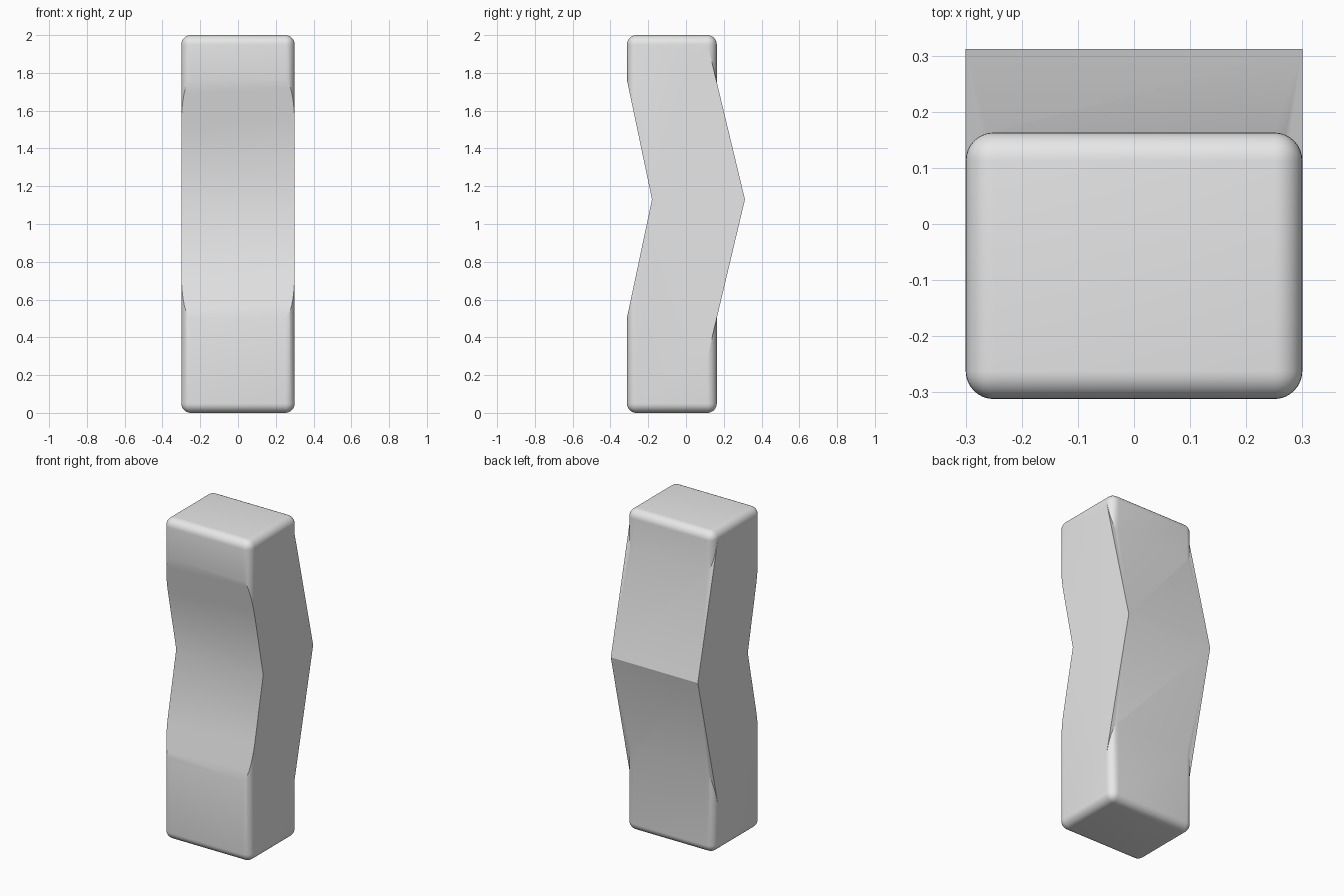
import bpy
import bmesh
from math import radians

if "Cube" in bpy.data.objects:
    bpy.data.objects.remove(bpy.data.objects["Cube"])

WIDTH, FRONT, BACK, HEIGHT = 0.6, -0.312, 0.163, 2.0
BEND = 1.13

grey = bpy.data.materials.new("plain grey")
grey.use_nodes = True
grey.diffuse_color = (0.8, 0.8, 0.8, 1)
grey.node_tree.nodes["Principled BSDF"].inputs["Base Color"].default_value = (0.8, 0.8, 0.8, 1)


def prism(name, outline, width):
    """Extrude a (y, z) outline across x, centred on x = 0."""
    bm = bmesh.new()
    face = bm.faces.new([bm.verts.new((-width / 2, y, z)) for y, z in outline])
    new = bmesh.ops.extrude_face_region(bm, geom=[face])["geom"]
    verts = [v for v in new if isinstance(v, bmesh.types.BMVert)]
    bmesh.ops.translate(bm, vec=(width, 0, 0), verts=verts)
    bmesh.ops.recalc_face_normals(bm, faces=bm.faces)
    mesh = bpy.data.meshes.new(name)
    bm.to_mesh(mesh)
    bm.free()
    mesh.materials.append(grey)
    obj = bpy.data.objects.new(name, mesh)
    bpy.context.collection.objects.link(obj)
    return obj


def apply_all(obj):
    bpy.ops.object.select_all(action='DESELECT')
    obj.select_set(True)
    bpy.context.view_layer.objects.active = obj
    for mod in list(obj.modifiers):
        bpy.ops.object.modifier_apply(modifier=mod.name)


# Upright block with rounded edges
block = prism("bent_block", [(FRONT, 0), (BACK, 0), (BACK, HEIGHT), (FRONT, HEIGHT)], WIDTH)
bevel = block.modifiers.new("rounding", 'BEVEL')
bevel.width = 0.05
bevel.segments = 8

# Front hollow and sharp back ridge
hollow = prism("front_hollow", [(-0.18, BEND), (-0.4, 2.18), (-0.4, 0.09)], 1.0)
ridge = prism("back_ridge", [(0.312, BEND), (0.115, 1.95), (0.06, 1.9), (0.06, 0.35), (0.115, 0.3)], WIDTH)
for tool, operation in ((hollow, 'DIFFERENCE'), (ridge, 'UNION')):
    mod = block.modifiers.new(tool.name, 'BOOLEAN')
    mod.object = tool
    mod.operation = operation
    mod.solver = 'EXACT'
apply_all(block)
for tool in (hollow, ridge):
    bpy.data.objects.remove(tool)

# Smooth shading, with the back ridge line kept crisp
bpy.ops.object.shade_smooth_by_angle(angle=radians(30))
mesh = block.data
for edge in mesh.edges:
    if all(mesh.vertices[i].co.y > 0.3 for i in edge.vertices):
        edge.use_edge_sharp = True
